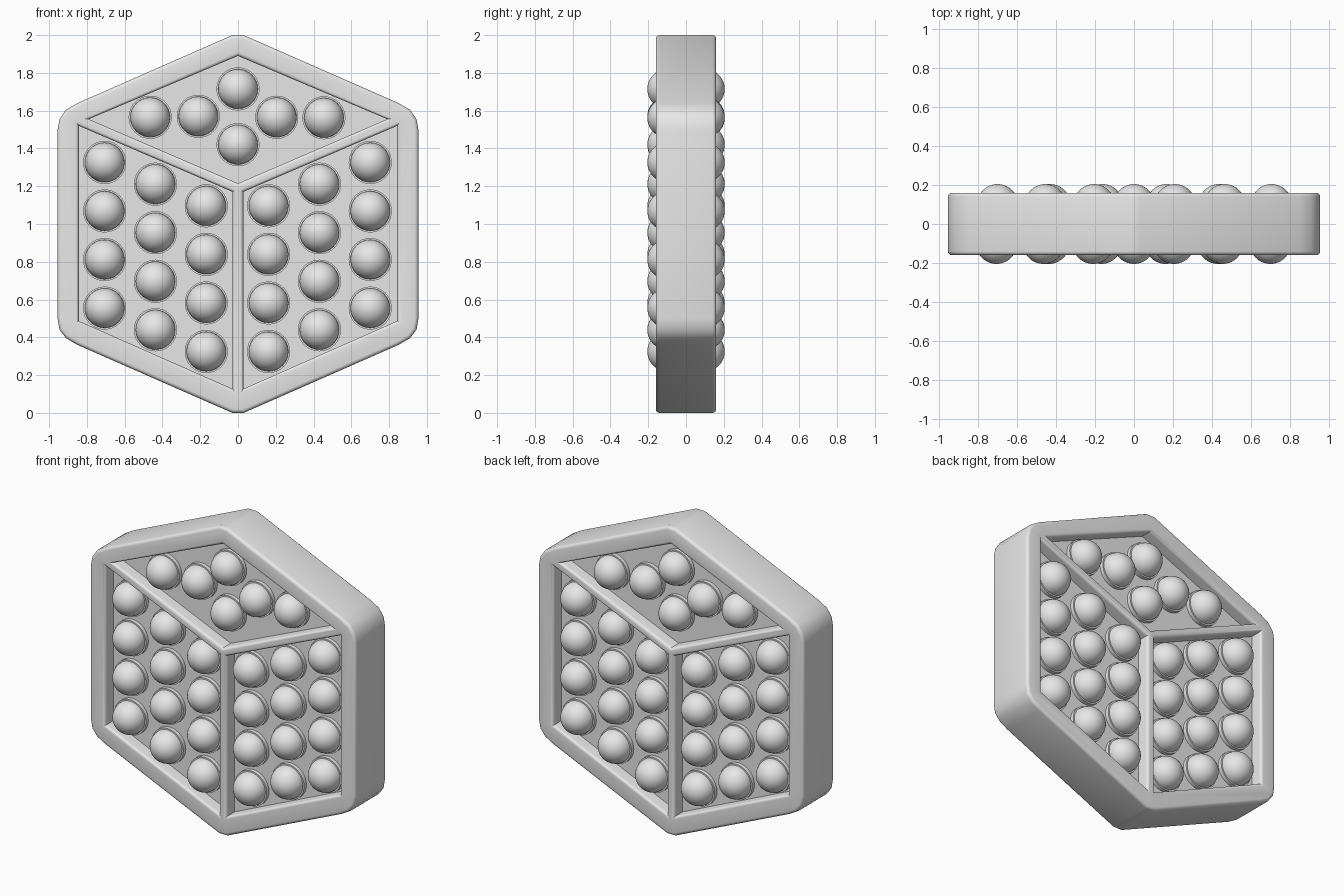
import bpy, bmesh, math
from mathutils import Matrix

cube = bpy.data.objects.get("Cube")
if cube:
    bpy.data.objects.remove(cube, do_unlink=True)

HALF = 0.16      # half thickness of the frame
FLOOR = 0.075    # half thickness of the recessed panel
ROUND = 0.02     # edge rounding

grey = bpy.data.materials.new("light_grey")
grey.use_nodes = True
grey.diffuse_color = (0.8, 0.8, 0.8, 1)
grey.node_tree.nodes["Principled BSDF"].inputs["Base Color"].default_value = (0.8, 0.8, 0.8, 1)


def activate(obj):
    bpy.ops.object.select_all(action='DESELECT')
    obj.select_set(True)
    bpy.context.view_layer.objects.active = obj


def add_object(name, data):
    obj = bpy.data.objects.new(name, data)
    bpy.context.collection.objects.link(obj)
    return obj


def mirror_x(points):
    return [(-x, z) for x, z in reversed(points)]


# Frame: rounded hexagon outline with three panel openings
right_side = [(0.03, 2), (0.85, 1.64), (0.91, 1.605), (0.945, 1.555), (0.955, 1.5),
              (0.955, 0.5), (0.945, 0.44), (0.91, 0.395), (0.85, 0.36), (0.03, 0)]
right_panel = [(0.028, 1.17), (0.843, 1.52), (0.843, 0.487), (0.028, 0.127)]
top_panel = [(0, 1.89), (0.79, 1.555), (0, 1.215), (-0.79, 1.555)]

curve = bpy.data.curves.new("frame", 'CURVE')
curve.dimensions = '2D'
curve.fill_mode = 'BOTH'
curve.extrude = HALF - ROUND
curve.bevel_depth = ROUND
curve.bevel_resolution = 3
curve.offset = -ROUND
for outline in (right_side + mirror_x(right_side), right_panel,
                mirror_x(right_panel), top_panel):
    spline = curve.splines.new('POLY')
    spline.points.add(len(outline) - 1)
    for point, (x, z) in zip(spline.points, outline):
        point.co = (x, z, 0, 1)
    spline.use_cyclic_u = True
frame = add_object("frame", curve)
frame.rotation_euler.x = math.pi / 2
activate(frame)
bpy.ops.object.convert(target='MESH')
frame = bpy.context.object
bm = bmesh.new()
bm.from_mesh(frame.data)
bmesh.ops.remove_doubles(bm, verts=bm.verts, dist=0.0005)
bmesh.ops.recalc_face_normals(bm, faces=bm.faces)
bm.to_mesh(frame.data)
bm.free()
frame.data.materials.clear()
frame.data.materials.append(grey)
activate(frame)
bpy.ops.object.shade_smooth_by_angle(angle=math.radians(35))

# Recessed panel: a thin hexagon slab inside the frame
bm = bmesh.new()
hexagon = [(0, 1.94), (0.9, 1.56), (0.9, 0.44), (0, 0.06), (-0.9, 0.44), (-0.9, 1.56)]
face = bm.faces.new([bm.verts.new((x, -FLOOR, z)) for x, z in hexagon])
slab = bmesh.ops.extrude_face_region(bm, geom=[face])
bmesh.ops.translate(bm, vec=(0, 2 * FLOOR, 0),
                    verts=[v for v in slab["geom"] if isinstance(v, bmesh.types.BMVert)])
bmesh.ops.recalc_face_normals(bm, faces=bm.faces)
mesh = bpy.data.meshes.new("recessed_panel")
bm.to_mesh(mesh)
bm.free()
mesh.materials.append(grey)
add_object("recessed_panel", mesh)

# Bubble: a round base with a dome, turned from one profile
R, BASE, STEPS = 0.105, 0.1, 10
profile = [(0, FLOOR - 0.01), (0.114, FLOOR - 0.01), (0.114, BASE)]
profile += [(R * math.cos(a), BASE + R * math.sin(a))
            for a in (i * math.pi / 2 / STEPS for i in range(STEPS + 1))]
bm = bmesh.new()
verts = [bm.verts.new((r, 0, h)) for r, h in profile]
edges = [bm.edges.new(pair) for pair in zip(verts, verts[1:])]
bmesh.ops.spin(bm, geom=verts + edges, cent=(0, 0, 0), axis=(0, 0, 1),
               angle=2 * math.pi, steps=32)
bmesh.ops.remove_doubles(bm, verts=bm.verts, dist=0.0005)
bmesh.ops.recalc_face_normals(bm, faces=bm.faces)
bmesh.ops.rotate(bm, verts=bm.verts, matrix=Matrix.Rotation(math.pi / 2, 3, 'X'))
bubble = bpy.data.meshes.new("bubble")
bm.to_mesh(bubble)
bm.free()
bubble.materials.append(grey)

# Bubble layout: two sheared grids and a diamond cluster
spots = [(side * (0.165 + 0.269 * i) - 0.003, 0.325 + 0.115 * i + 0.257 * j)
         for side in (-1, 1) for i in range(3) for j in range(4)]
spots += [(0, 1.715), (0, 1.42), (-0.465, 1.565), (-0.21, 1.57), (0.205, 1.565), (0.455, 1.562)]
for n, (x, z) in enumerate(spots, 1):
    front = add_object(f"front_bubble_{n}", bubble)
    front.location = (x, 0, z)
    back = add_object(f"back_bubble_{n}", bubble)
    back.location = (-x, 0, z)
    back.rotation_euler.z = math.pi
activate(front)
bpy.ops.object.shade_smooth_by_angle(angle=math.radians(35))
